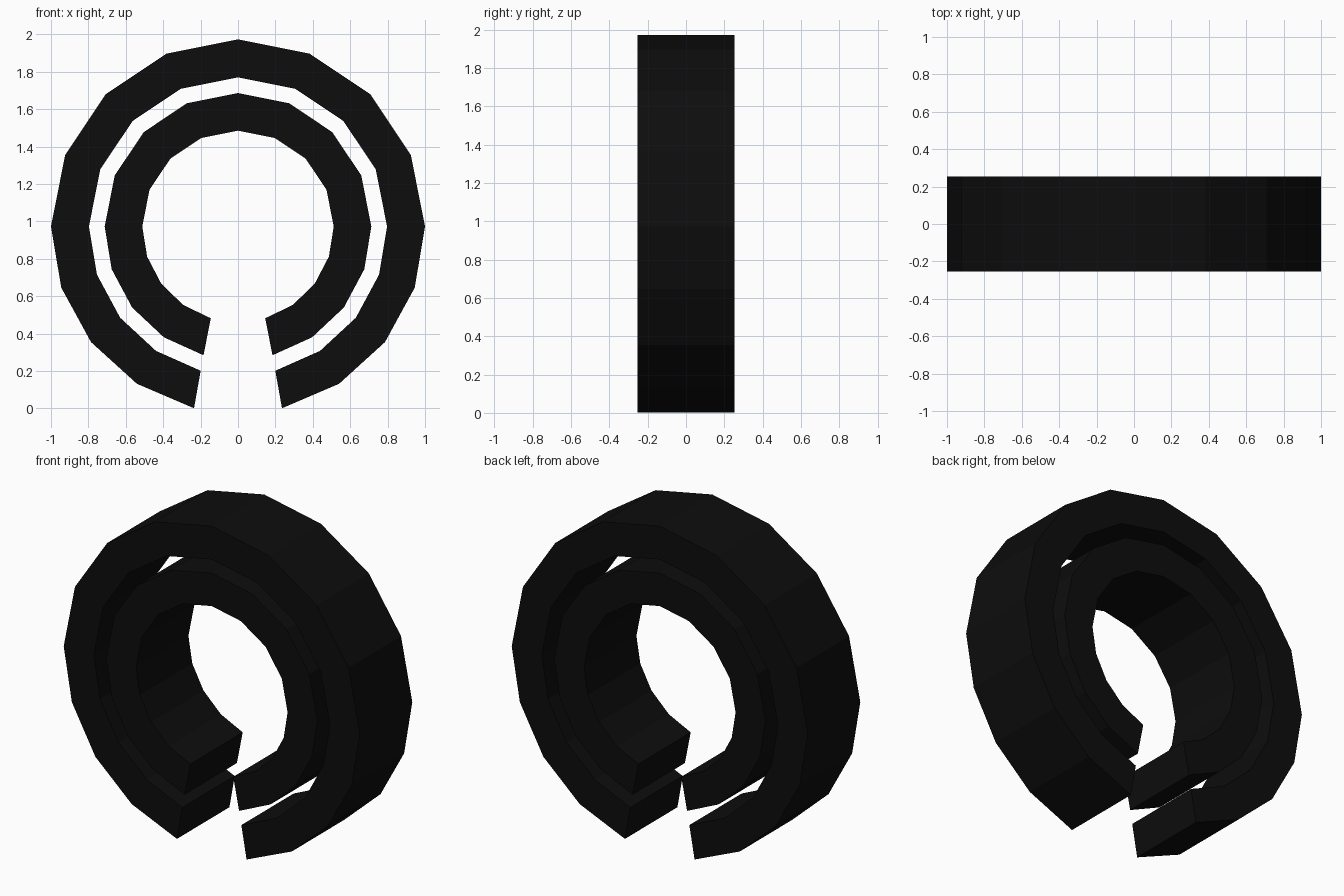
import bpy, bmesh, math

if "Cube" in bpy.data.objects:
    bpy.data.objects.remove(bpy.data.objects["Cube"])

CENTRE_Z = 0.973
HALF_DEPTH = 0.253

black = bpy.data.materials.new("near black")
black.diffuse_color = (0.004, 0.004, 0.004, 1)
black.use_nodes = True
black.node_tree.nodes["Principled BSDF"].inputs["Base Color"].default_value = black.diffuse_color


def arc(radius, end):
    """Open arc: 22.5 degree steps above the centre, finer steps below it."""
    half = [90 - 22.5 * i for i in range(5)] + [-end * i / 4 for i in range(1, 5)]
    right = [(radius * math.cos(math.radians(a)),
              CENTRE_Z + radius * math.sin(math.radians(a))) for a in half]
    left = [(-x, z) for x, z in reversed(right[1:])]
    return left + right


def split_ring(name, outer, inner):
    bm = bmesh.new()
    # four-cornered cross-section carried along the arc
    sections = []
    for (ox, oz), (ix, iz) in zip(arc(*outer), arc(*inner)):
        sections.append([bm.verts.new(p) for p in (
            (ox, -HALF_DEPTH, oz), (ox, HALF_DEPTH, oz),
            (ix, HALF_DEPTH, iz), (ix, -HALF_DEPTH, iz))])
    for a, b in zip(sections, sections[1:]):
        for i in range(4):
            j = (i + 1) % 4
            bm.faces.new((a[i], a[j], b[j], b[i]))
    # end caps at the gap
    bm.faces.new(sections[0])
    bm.faces.new(sections[-1])
    bmesh.ops.recalc_face_normals(bm, faces=bm.faces)
    mesh = bpy.data.meshes.new(name)
    bm.to_mesh(mesh)
    bm.free()
    mesh.materials.append(black)
    bpy.context.collection.objects.link(bpy.data.objects.new(name, mesh))


# radius and lower end angle of each outline
split_ring("outer_ring", (1.0, 76.4), (0.797, 75.5))
split_ring("inner_ring", (0.713, 75.0), (0.512, 73.5))
